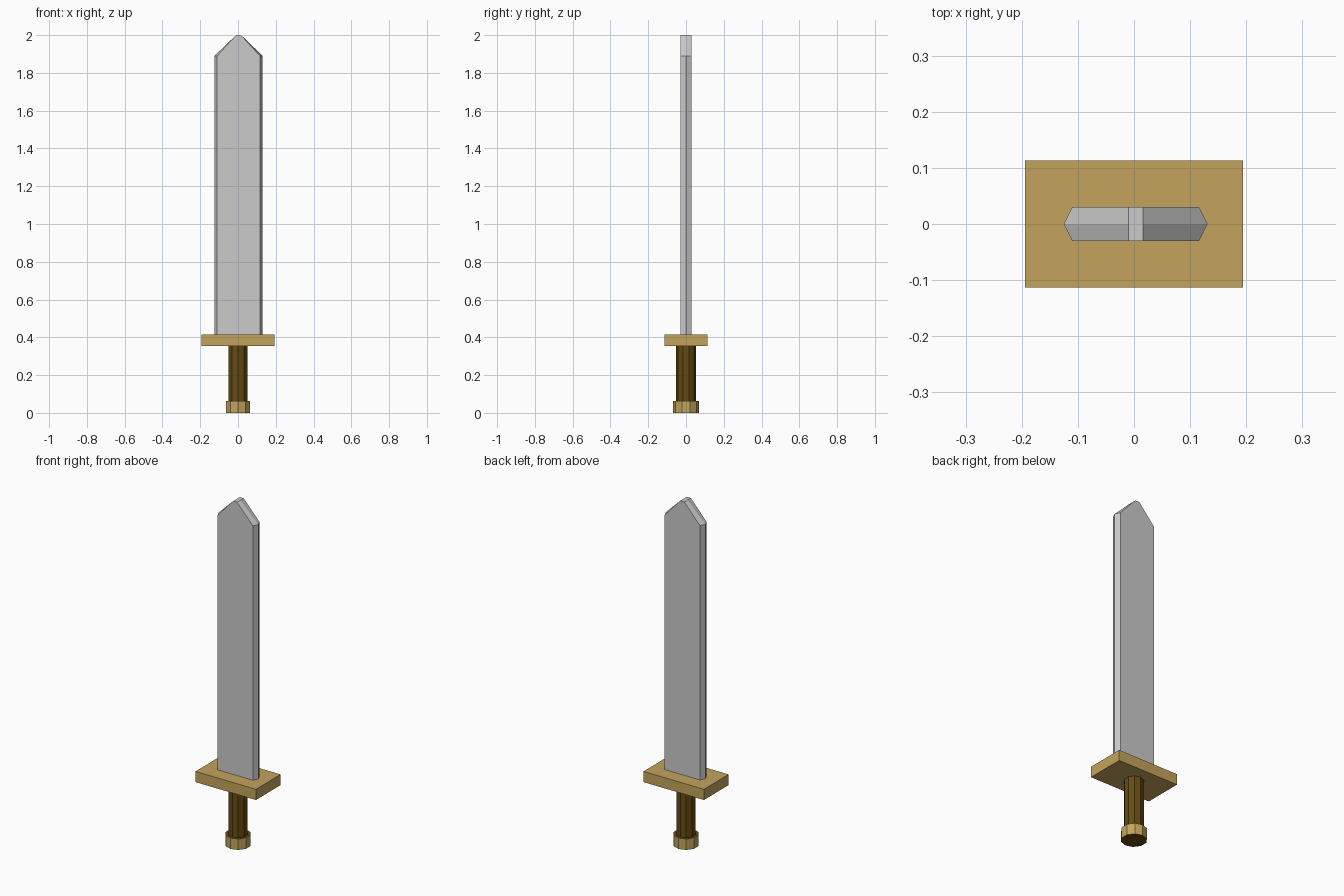
import bpy, bmesh

if "Cube" in bpy.data.objects:
    bpy.data.objects.remove(bpy.data.objects["Cube"])


def material(name, color):
    m = bpy.data.materials.new(name)
    m.diffuse_color = color
    m.use_nodes = True
    m.node_tree.nodes["Principled BSDF"].inputs["Base Color"].default_value = m.diffuse_color
    return m


gold = material("gold", (0.55, 0.37, 0.11, 1))
brown = material("dark_brown", (0.13, 0.07, 0.005, 1))


def rod(name, radius, z0, z1, side_mat, cap_mat):
    """Ten-sided upright cylinder with its own cap material."""
    bpy.ops.mesh.primitive_cylinder_add(vertices=10, radius=radius, depth=z1 - z0,
                                        location=(0, 0, (z0 + z1) / 2))
    ob = bpy.context.object
    ob.name = name
    ob.data.materials.append(side_mat)
    ob.data.materials.append(cap_mat)
    for p in ob.data.polygons:
        p.material_index = 1 if abs(p.normal.z) > 0.5 else 0
    return ob


# Pommel and grip
rod("pommel", 0.068, 0, 0.063, gold, brown)
rod("grip", 0.052, 0.063, 0.354, brown, brown)

# Crossguard
bpy.ops.mesh.primitive_cube_add(size=1, location=(0, 0, 0.384))
guard = bpy.context.object
guard.name = "crossguard"
guard.scale = (0.388, 0.226, 0.062)
guard.data.materials.append(gold)

# Blade: hexagonal section, with the top narrowing to a small flat tip
T, CX = 0.03, 0.003
EDGE, FLAT, TIP = 0.128, 0.113, 0.013
bm = bmesh.new()


def ring(outer, inner, z):
    section = [(-outer, 0), (-inner, -T), (inner, -T), (outer, 0), (inner, T), (-inner, T)]
    return [bm.verts.new((CX + x, y, z)) for x, y in section]


rings = [ring(EDGE, FLAT, 0.415), ring(EDGE, FLAT, 1.89), ring(TIP, TIP, 2.0)]
for a, b in zip(rings, rings[1:]):
    for i in range(6):
        j = (i + 1) % 6
        bm.faces.new((a[i], a[j], b[j], b[i]))
bm.faces.new(rings[0][::-1])
bm.faces.new(rings[-1])
bmesh.ops.recalc_face_normals(bm, faces=bm.faces)
mesh = bpy.data.meshes.new("blade")
bm.to_mesh(mesh)
bm.free()
bpy.context.collection.objects.link(bpy.data.objects.new("blade", mesh))
